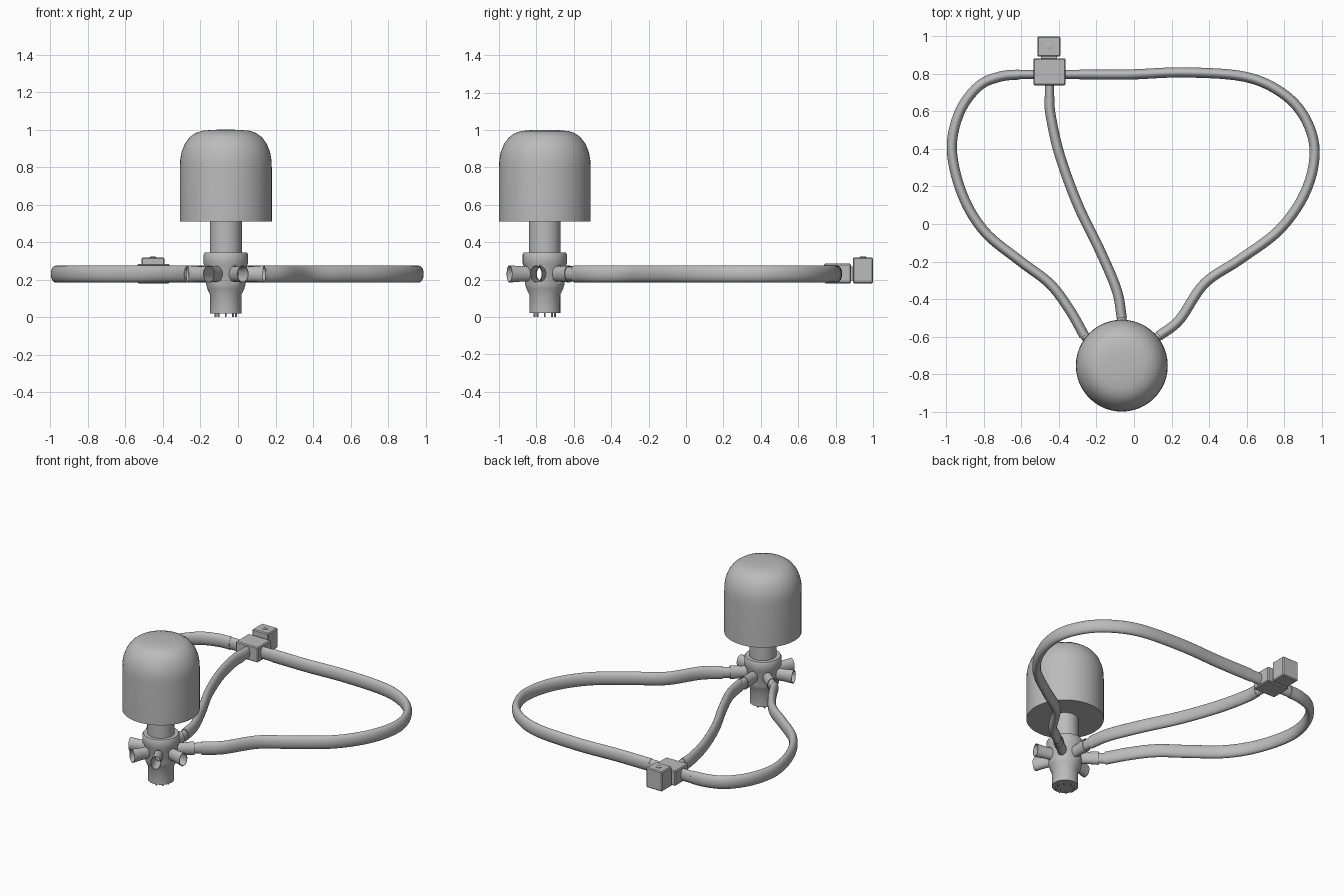
import bpy, bmesh, math
from mathutils import Vector

if "Cube" in bpy.data.objects:
    bpy.data.objects.remove(bpy.data.objects["Cube"])

HX, HY, TZ = -0.065, -0.755, 0.23      # hub axis, tube height
TA, TB = 0.027, 0.045                  # oval tube half width / half height

grey = bpy.data.materials.new("plain_grey")
grey.diffuse_color = (0.5, 0.5, 0.5, 1)
grey.use_nodes = True
grey.node_tree.nodes["Principled BSDF"].inputs["Base Color"].default_value = grey.diffuse_color


def finish(name, bm, angle=35):
    bmesh.ops.recalc_face_normals(bm, faces=bm.faces)
    me = bpy.data.meshes.new(name)
    bm.to_mesh(me)
    bm.free()
    ob = bpy.data.objects.new(name, me)
    bpy.context.collection.objects.link(ob)
    me.materials.append(grey)
    bpy.ops.object.select_all(action='DESELECT')
    ob.select_set(True)
    bpy.context.view_layer.objects.active = ob
    bpy.ops.object.shade_smooth_by_angle(angle=math.radians(angle))
    return ob


def skin(name, rings, caps=True, closed=False):
    """Bridge a list of point rings into one surface."""
    bm = bmesh.new()
    vs = [[bm.verts.new(p) for p in r] for r in rings]
    n = len(rings[0])
    for i in range(len(vs) if closed else len(vs) - 1):
        a, b = vs[i], vs[(i + 1) % len(vs)]
        for j in range(n):
            k = (j + 1) % n
            bm.faces.new((a[j], a[k], b[k], b[j]))
    if caps and not closed:
        bm.faces.new(vs[0])
        bm.faces.new(vs[-1])
    return finish(name, bm)


def lathe(name, profile, n=48, x=HX, y=HY):
    return skin(name, [[(x + r * math.cos(2 * math.pi * j / n),
                         y + r * math.sin(2 * math.pi * j / n), z)
                        for j in range(n)] for r, z in profile])


def oval(c, d, a, b, n=24):
    """Oval ring at c, facing horizontal direction d."""
    side = Vector((-d.y, d.x, 0)).normalized()
    return [c + side * a * math.cos(2 * math.pi * j / n)
            + Vector((0, 0, b * math.sin(2 * math.pi * j / n))) for j in range(n)]


def tube(name, pts, a=TA, b=TB, steps=7):
    """Sweep an oval along a smooth path through flat points."""
    p = [Vector((x, y, TZ)) for x, y in pts]
    p = [2 * p[0] - p[1]] + p + [2 * p[-1] - p[-2]]
    path = []
    for i in range(1, len(p) - 2):
        p0, p1, p2, p3 = p[i - 1:i + 3]
        for s in range(steps):
            t = s / steps
            path.append(0.5 * (2 * p1 + (p2 - p0) * t + (2 * p0 - 5 * p1 + 4 * p2 - p3) * t * t
                               + (3 * p1 - p0 - 3 * p2 + p3) * t ** 3))
    path.append(p[-2])
    rings = []
    for i, c in enumerate(path):
        d = path[min(i + 1, len(path) - 1)] - path[max(i - 1, 0)]
        rings.append(oval(c, d, a, b))
    return skin(name, rings)


def box(name, x0, x1, y0, y1, z0, z1, bev=0.006):
    bm = bmesh.new()
    bmesh.ops.create_cube(bm, size=1)
    for v in bm.verts:
        v.co = ((x0 + x1) / 2 + v.co.x * (x1 - x0), (y0 + y1) / 2 + v.co.y * (y1 - y0),
                (z0 + z1) / 2 + v.co.z * (z1 - z0))
    if bev:
        bmesh.ops.bevel(bm, geom=bm.edges[:], offset=bev, segments=1, affect='EDGES')
    return finish(name, bm, 20)


def cut(target, cutter):
    m = target.modifiers.new("cut", 'BOOLEAN')
    m.operation, m.object, m.solver = 'DIFFERENCE', cutter, 'EXACT'
    bpy.context.view_layer.objects.active = target
    bpy.ops.object.modifier_apply(modifier=m.name)
    bpy.data.objects.remove(cutter)


def at(r, ang):
    return Vector((HX + r * math.cos(ang), HY + r * math.sin(ang), TZ))


# Domed bowl and its neck
lathe("dome", [(0.245, 0.51), (0.245, 0.80), (0.243, 0.84), (0.236, 0.88), (0.218, 0.925),
               (0.192, 0.96), (0.162, 0.982), (0.125, 0.994), (0.07, 0.999), (0.02, 1.0)])
lathe("neck", [(0.085, 0.33), (0.085, 0.515)])

# Hollow hub with seven ports
hub = lathe("hub", [(0.083, 0.02), (0.083, 0.12), (0.098, 0.15), (0.105, 0.175), (0.106, 0.26),
                    (0.118, 0.285), (0.118, 0.335), (0.112, 0.345), (0.08, 0.345)])
cut(hub, lathe("cavity", [(0.09, 0.18), (0.09, 0.28)]))
for i in range(7):
    ang = math.pi / 2 + i * 2 * math.pi / 7
    d = Vector((math.cos(ang), math.sin(ang), 0))
    cut(hub, skin("bore", [oval(at(0.06, ang), d, 0.024, 0.037),
                           oval(at(0.15, ang), d, 0.024, 0.037)]))
    prof = [(0.085, 0.030, 0.042), (0.14, 0.029, 0.041), (0.21, 0.034, 0.046),
            (0.21, 0.030, 0.042), (0.14, 0.025, 0.037), (0.085, 0.025, 0.037)]
    skin("port_%d" % (i + 1), [oval(at(r, ang), d, a, b) for r, a, b in prof], closed=True)

# Pins under the hub
for i in range(8):
    t = math.pi * i / 4
    lathe("pin_%d" % (i + 1), [(0.005, 0.0), (0.005, 0.025)], 10,
          HX + 0.055 * math.cos(t), HY + 0.055 * math.sin(t))

# Three milk-line style oval hoses with narrower end sleeves
hoses = {
    "left_hose": (1, [(-.344, -.456), (-.45, -.317), (-.61, -.195), (-.797, -.04), (-.915, .157),
                      (-.971, .397), (-.93, .595), (-.83, .733), (-.717, .785), (-.61, .797)],
                  (-.53, .797)),
    "middle_hose": (0, [(-.093, -.35), (-.184, -.136), (-.30, .104), (-.397, .37), (-.445, .584),
                        (-.45, .68)], (-.45, .75)),
    "right_hose": (6, [(.243, -.51), (.376, -.317), (.563, -.19), (.776, -.03), (.915, .173),
                       (.963, .387), (.91, .568), (.787, .70), (.59, .785), (.27, .808),
                       (-.024, .797), (-.29, .797)], (-.37, .797)),
}
for name, (i, pts, end) in hoses.items():
    ang = math.pi / 2 + i * 2 * math.pi / 7
    tube(name, [at(0.255, ang).xy] + pts)
    tube(name + "_hub_sleeve", [at(0.13, ang).xy, at(0.26, ang).xy], 0.0245, 0.0365)
    tube(name + "_box_sleeve", [pts[-1], end], 0.0245, 0.042)

# Junction box and end block
box("junction_box", -.536, -.365, .739, .883, .18, .285)
box("block_link", -.495, -.41, .87, .91, .195, .27, 0)
box("end_block", -.515, -.392, .892, 1.0, .18, .318)
lathe("block_button", [(0.018, 0.31), (0.018, 0.321), (0.012, 0.323)], 20, -.453, .946)
